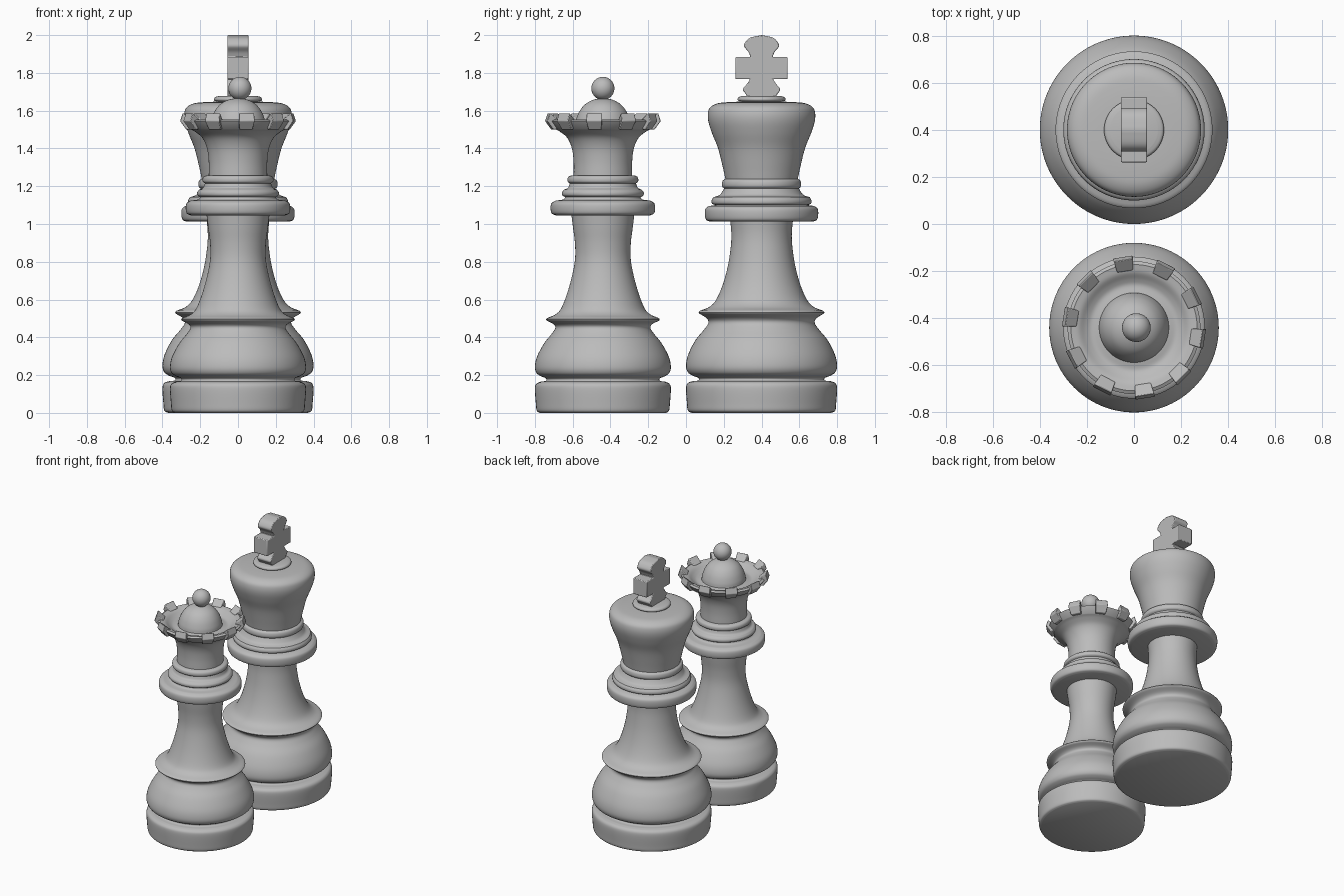
import bpy, bmesh, math
from mathutils import Vector, Matrix

grey = bpy.data.materials.new("plain_grey")
grey.diffuse_color = (0.5, 0.5, 0.5, 1)


def finish(bm, name, loc, angle=35):
    bmesh.ops.recalc_face_normals(bm, faces=bm.faces[:])
    me = bpy.data.meshes.new(name)
    bm.to_mesh(me)
    bm.free()
    me.materials.append(grey)
    ob = bpy.data.objects.new(name, me)
    ob.location = loc
    bpy.context.collection.objects.link(ob)
    bpy.ops.object.select_all(action='DESELECT')
    bpy.context.view_layer.objects.active = ob
    ob.select_set(True)
    bpy.ops.object.shade_smooth_by_angle(angle=math.radians(angle))
    return ob


def smooth_curve(pts, steps=5):
    """Catmull-Rom through a list of 2D points."""
    if len(pts) < 3:
        return [Vector(p) for p in pts]
    p = [Vector(q) for q in pts]
    p = [2 * p[0] - p[1]] + p + [2 * p[-1] - p[-2]]
    out = []
    for a, b, c, d in zip(p, p[1:], p[2:], p[3:]):
        for i in range(steps):
            t = i / steps
            out.append(0.5 * (2 * b + (c - a) * t + (2 * a - 5 * b + 4 * c - d) * t * t
                              + (3 * b - a - 3 * c + d) * t ** 3))
    return out + [p[-2]]


def lathe(name, groups, loc, seg=96):
    """Revolve (radius, z) curves; the joints between curves stay sharp."""
    prof = []
    for g in groups:
        for v in smooth_curve(g):
            if not prof or (v - prof[-1]).length > 1e-4:
                prof.append(v)
    bm = bmesh.new()
    rings = []
    for r, z in prof:
        if r < 1e-3:
            rings.append([bm.verts.new((0, 0, z))] * seg)
        else:
            rings.append([bm.verts.new((r * math.cos(2 * math.pi * i / seg),
                                        r * math.sin(2 * math.pi * i / seg), z)) for i in range(seg)])
    for lo, hi in zip(rings, rings[1:]):
        for i in range(seg):
            j = (i + 1) % seg
            quad = list(dict.fromkeys((lo[i], lo[j], hi[j], hi[i])))
            bm.faces.new(quad)
    return finish(bm, name, loc)


KING = (0, 0.4, 0)
QUEEN = (0, -0.44, 0)

# King: foot, bulge, flared collar and stem
lathe("king_body", [
    [(0, 0.0), (0.37, 0.0)],
    [(0.37, 0.0), (0.39, 0.012), (0.395, 0.05), (0.4, 0.13), (0.39, 0.158), (0.365, 0.168)],
    [(0.365, 0.168), (0.335, 0.172), (0.335, 0.185), (0.365, 0.197), (0.39, 0.215), (0.4, 0.25), (0.388, 0.31),
     (0.35, 0.385), (0.305, 0.44), (0.282, 0.475), (0.29, 0.5), (0.328, 0.525)],
    [(0.328, 0.525), (0.333, 0.533), (0.325, 0.541)],
    [(0.325, 0.541), (0.275, 0.562), (0.24, 0.6), (0.205, 0.68), (0.178, 0.78), (0.163, 0.88), (0.16, 0.95),
     (0.166, 1.02)],
    [(0.166, 1.02), (0, 1.02)]], KING)

# King: collar rings
lathe("king_collar", [
    [(0, 1.012), (0.27, 1.012)],
    [(0.27, 1.012), (0.293, 1.022), (0.3, 1.05), (0.297, 1.08), (0.28, 1.095)],
    [(0.28, 1.095), (0.245, 1.1)],
    [(0.245, 1.1), (0.262, 1.108), (0.264, 1.125), (0.255, 1.142)],
    [(0.255, 1.142), (0.225, 1.152), (0.21, 1.168), (0.198, 1.188)],
    [(0.198, 1.188), (0.208, 1.198), (0.21, 1.213), (0.205, 1.23), (0.19, 1.24)],
    [(0.19, 1.24), (0, 1.24)]], KING)

# King: flaring head with a small disc on top
lathe("king_head", [
    [(0, 1.23), (0.19, 1.23)],
    [(0.19, 1.23), (0.205, 1.3), (0.23, 1.4), (0.262, 1.48), (0.281, 1.54), (0.284, 1.585), (0.272, 1.617),
     (0.235, 1.638), (0.18, 1.645), (0.11, 1.648)],
    [(0.11, 1.648), (0.124, 1.653), (0.127, 1.662), (0.12, 1.672), (0.1, 1.678)],
    [(0.1, 1.678), (0, 1.68)]], KING)

# King: cross cut from a mirrored outline
half = (smooth_curve([(0.072, 1.665), (0.085, 1.69), (0.1, 1.712), (0.082, 1.735), (0.06, 1.767)], 3)
        + [Vector(p) for p in ((0.138, 1.767), (0.138, 1.884))]
        + smooth_curve([(0.058, 1.884), (0.07, 1.912), (0.092, 1.94), (0.084, 1.965), (0.058, 1.987), (0, 2.0)], 4))
outline = half + [Vector((-p.x, p.y)) for p in reversed(half[:-1])]
bm = bmesh.new()
face = bm.faces.new([bm.verts.new((-0.056, y, z)) for y, z in outline])
ext = bmesh.ops.extrude_face_region(bm, geom=[face])
bmesh.ops.translate(bm, verts=[v for v in ext["geom"] if isinstance(v, bmesh.types.BMVert)], vec=(0.112, 0, 0))
cross = finish(bm, "king_cross", KING)
bev = cross.modifiers.new("soft_edges", 'BEVEL')
bev.width = 0.005
bev.segments = 2
bev.limit_method = 'ANGLE'
bev.angle_limit = math.radians(40)

# Queen: foot, bulge, flared collar and stem
lathe("queen_body", [
    [(0, 0.0), (0.335, 0.0)],
    [(0.335, 0.0), (0.35, 0.012), (0.355, 0.05), (0.36, 0.13), (0.351, 0.155), (0.33, 0.165)],
    [(0.33, 0.165), (0.302, 0.17), (0.302, 0.183), (0.33, 0.195), (0.352, 0.212), (0.36, 0.245), (0.348, 0.3),
     (0.31, 0.37), (0.27, 0.42), (0.252, 0.45), (0.262, 0.47), (0.297, 0.488)],
    [(0.297, 0.488), (0.301, 0.496), (0.293, 0.503)],
    [(0.293, 0.503), (0.25, 0.522), (0.22, 0.555), (0.187, 0.64), (0.16, 0.74), (0.147, 0.82), (0.148, 0.9),
     (0.158, 0.98), (0.168, 1.06)],
    [(0.168, 1.06), (0, 1.06)]], QUEEN)

# Queen: collar rings
lathe("queen_collar", [
    [(0, 1.046), (0.25, 1.046)],
    [(0.25, 1.046), (0.271, 1.056), (0.277, 1.083), (0.272, 1.11), (0.25, 1.124)],
    [(0.25, 1.124), (0.21, 1.13), (0.2, 1.142)],
    [(0.2, 1.142), (0.215, 1.152), (0.216, 1.168), (0.205, 1.182)],
    [(0.205, 1.182), (0.185, 1.192), (0.175, 1.215)],
    [(0.175, 1.215), (0.186, 1.224), (0.187, 1.24), (0.18, 1.252), (0.165, 1.258)],
    [(0.165, 1.258), (0, 1.258)]], QUEEN)

# Queen: cup-shaped head with hollow rim and dome
lathe("queen_head", [
    [(0, 1.25), (0.155, 1.25)],
    [(0.155, 1.25), (0.155, 1.33), (0.164, 1.4), (0.188, 1.455), (0.225, 1.487), (0.252, 1.502)],
    [(0.252, 1.502), (0.282, 1.545)],
    [(0.282, 1.545), (0.268, 1.553)],
    [(0.268, 1.553), (0.235, 1.545), (0.205, 1.525), (0.18, 1.515), (0.148, 1.52)],
    [(0.148, 1.52), (0.143, 1.55), (0.125, 1.595), (0.095, 1.633), (0.05, 1.658), (0, 1.667)]], QUEEN)

# Queen: ball finial
bm = bmesh.new()
bmesh.ops.create_uvsphere(bm, u_segments=48, v_segments=24, radius=0.061)
finish(bm, "queen_ball", (0.01, QUEEN[1], 1.718))

# Queen: ten outward-leaning crown teeth
bm = bmesh.new()
for k in range(10):
    m = Matrix.Rotation(math.radians(27 + 36 * k), 4, 'Z')
    rows = []
    for s in (-1, 1):
        rows.append([bm.verts.new(m @ Vector((r, s * w, z))) for r, w, z in
                     ((0.235, 0.03, 1.503), (0.272, 0.036, 1.5), (0.304, 0.043, 1.545),
                      (0.29, 0.041, 1.588), (0.242, 0.034, 1.55))])
    a, b = rows
    bm.faces.new(a)
    bm.faces.new(b[::-1])
    for i in range(5):
        j = (i + 1) % 5
        bm.faces.new((a[j], a[i], b[i], b[j]))
teeth = finish(bm, "queen_crown_teeth", QUEEN)
bev = teeth.modifiers.new("soft_edges", 'BEVEL')
bev.width = 0.004
bev.segments = 2
